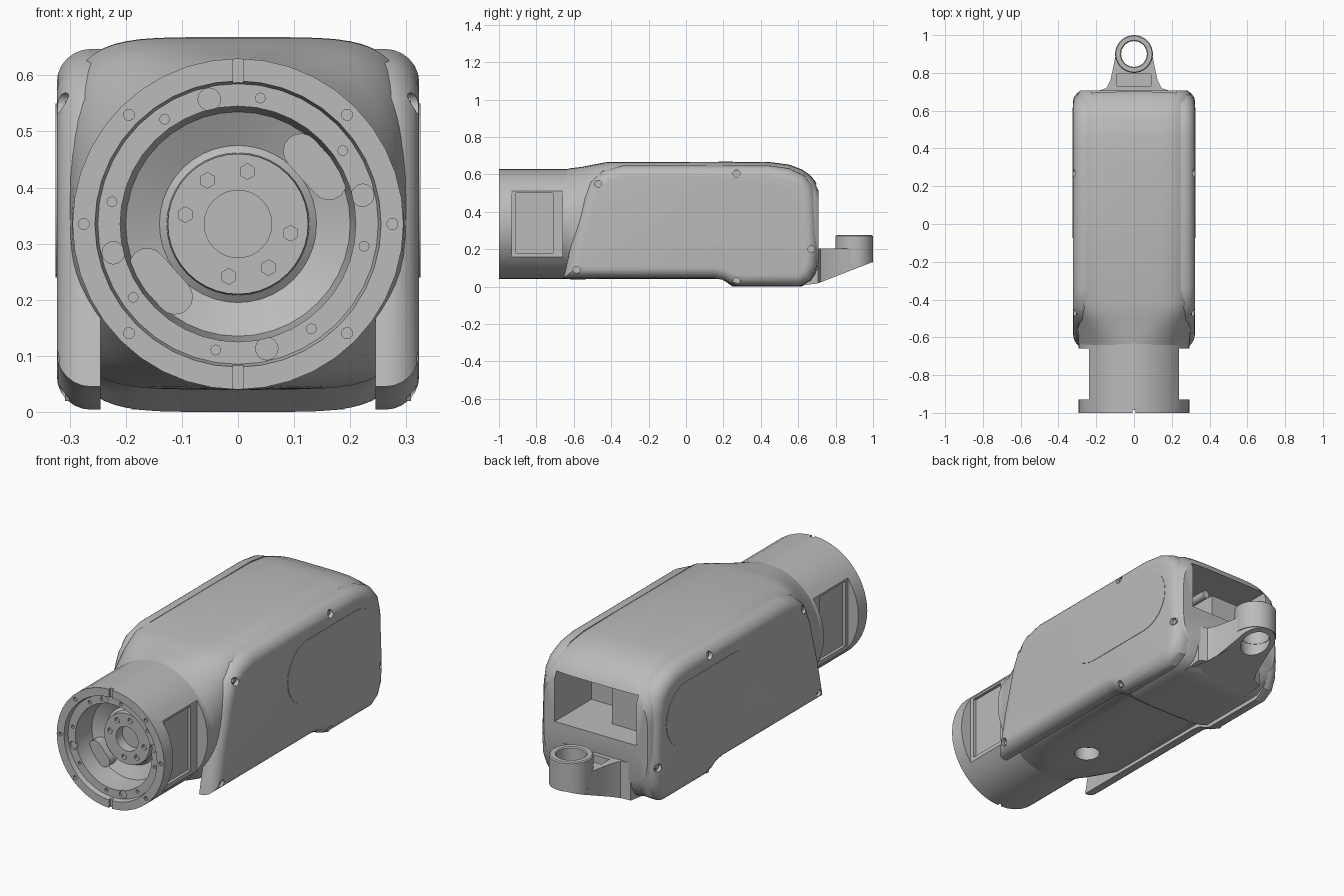
import bpy, bmesh, math
from mathutils import Matrix, Vector

if "Cube" in bpy.data.objects:
    bpy.data.objects.remove(bpy.data.objects["Cube"], do_unlink=True)

grey = bpy.data.materials.new("machined grey")
grey.use_nodes = True
grey.diffuse_color = (0.5, 0.5, 0.5, 1)
grey.node_tree.nodes["Principled BSDF"].inputs["Base Color"].default_value = (0.5, 0.5, 0.5, 1)
AXIS_Z = 0.335  # height of the drum axis


def finish(bm, name):
    bmesh.ops.recalc_face_normals(bm, faces=bm.faces)
    me = bpy.data.meshes.new(name)
    bm.to_mesh(me)
    bm.free()
    me.materials.append(grey)
    ob = bpy.data.objects.new(name, me)
    bpy.context.collection.objects.link(ob)
    return ob


def skin(rings, name, caps=True):
    """Join equal-length rings of points into a closed skin."""
    bm = bmesh.new()
    rows = [[bm.verts.new(p) for p in ring] for ring in rings]
    n = len(rows[0])
    for a, b in zip(rows, rows[1:]):
        for i in range(n):
            j = (i + 1) % n
            bm.faces.new((a[i], a[j], b[j], b[i]))
    if caps:
        bm.faces.new(rows[0])
        bm.faces.new(rows[-1])
    return finish(bm, name)


def add_box(bm, x, y, z):
    m = Matrix.Translation([(a + b) / 2 for a, b in (x, y, z)])
    m = m @ Matrix.Diagonal([b - a for a, b in (x, y, z)] + [1])
    bmesh.ops.create_cube(bm, size=1, matrix=m)


def add_cyl(bm, centre, r, depth, axis, seg=16):
    rot = Vector((0, 0, 1)).rotation_difference(Vector(axis)).to_matrix().to_4x4()
    bmesh.ops.create_cone(bm, cap_ends=True, segments=seg, radius1=r, radius2=r,
                          depth=depth, matrix=Matrix.Translation(centre) @ rot)


def cut(ob, bm):
    """Subtract everything in bm from ob, then drop the cutter."""
    tool = finish(bm, "cutter")
    tool.hide_render = True
    mod = ob.modifiers.new("cut", "BOOLEAN")
    mod.operation, mod.solver, mod.object = "DIFFERENCE", "EXACT", tool
    bpy.context.view_layer.update()
    result = bpy.data.meshes.new_from_object(ob.evaluated_get(bpy.context.evaluated_depsgraph_get()))
    ob.modifiers.clear()
    ob.data = result
    bpy.data.objects.remove(tool, do_unlink=True)


def polar(r, deg, y):
    a = math.radians(deg)
    return (r * math.cos(a), y, AXIS_Z + r * math.sin(a))


def pill(cx, cy, half, r, seg=12):
    """Outline of a slot lying along its first axis."""
    pts = []
    for side, start in ((1, -90), (-1, 90)):
        for i in range(seg + 1):
            a = math.radians(start + 180 * i / seg)
            pts.append((cx + side * half + r * math.cos(a), cy + r * math.sin(a)))
    return pts


# Front drum: turned profile of radius and depth
profile = [(.001, -.82), (.06, -.82), (.06, -.87), (.125, -.87), (.127, -.84), (.14, -.83),
           (.2, -.86), (.21, -.95), (.21, -.975), (.25, -.975), (.255, -1), (.295, -1),
           (.295, -.55), (.001, -.55)]
drum = skin([[polar(r, 360 * i / 40, y) for i in range(40)] for r, y in profile], "front_drum")

# Drum side windows, ring holes and hub holes
bm = bmesh.new()
for s in (-1, 1):
    add_box(bm, sorted((s * .237, s * .4)), (-.93, -.66), (.15, .53))
cut(drum, bm)
bm = bmesh.new()
for s in (-1, 1):
    add_box(bm, sorted((s * .222, s * .3)), (-.91, -.71), (.18, .5))
    add_box(bm, (-.009, .009), (-1.1, -.985), sorted((AXIS_Z + s * .245, AXIS_Z + s * .32)))
for i in range(8):
    if i % 4 != 2:
        add_cyl(bm, polar(.275, 45 * i, -1), .01, .05, (0, 1, 0), 10)
for i in range(4):
    for off in (35, 80):
        add_cyl(bm, polar(.228, off + 90 * i, -.975), .009, .04, (0, 1, 0), 8)
    add_cyl(bm, polar(.228, 13 + 90 * i, -.975), .02, .02, (0, 1, 0), 16)
for a in (80, 125, 170, 260, 305, 350):
    add_cyl(bm, polar(.095, a, -.87), .014, .03, (0, 1, 0), 6)
cut(drum, bm)

# Two slanted pads beside the hub
for s, label in ((1, "upper"), (-1, "lower")):
    turn = math.radians(-48)
    rings = []
    for y in (-.89, -.82):
        rings.append([(s * .137 + u * math.cos(turn) - v * math.sin(turn), y,
                       AXIS_Z + s * .102 + u * math.sin(turn) + v * math.cos(turn))
                      for u, v in pill(0, 0, .037, .032, 8)])
    skin(rings, label + "_hub_pad")

# Main housing: round neck blending to a rounded box (y, half width, bottom, top, squareness)
stations = [(-.66, .288, .047, .623, 2), (-.62, .296, .039, .633, 2.1), (-.56, .3, .039, .64, 2.7),
            (-.5, .305, .04, .652, 3.5), (-.42, .31, .04, .667, 5), (.19, .31, .04, .668, 5),
            (.215, .31, .025, .668, 5), (.25, .31, 0, .668, 5), (.45, .31, 0, .666, 5),
            (.55, .31, 0, .653, 5), (.62, .308, .002, .627, 5), (.665, .305, .025, .595, 5),
            (.69, .3, .06, .565, 5), (.708, .285, .11, .53, 5)]


def squircle(y, w, lo, hi, p, n=64):
    ring = []
    for i in range(n):
        a = 2 * math.pi * (i + .5) / n
        c, s = math.cos(a), math.sin(a)
        ring.append((w * math.copysign(abs(c) ** (2 / p), c), y,
                     (lo + hi) / 2 + (hi - lo) / 2 * math.copysign(abs(s) ** (2 / p), s)))
    return ring


housing = skin([squircle(*st) for st in stations], "main_housing")

# Rear opening and underside socket
bm = bmesh.new()
add_box(bm, (-.225, .225), (.42, .9), (.3, .545))
add_cyl(bm, (0, -.35, .05), .06, .16, (0, 0, 1), 24)
cut(housing, bm)
bm = bmesh.new()
add_box(bm, (-.22, .0), (.415, .58), (.295, .5))
add_cyl(bm, (.03, .5, .5), .02, .14, (0, 1, 0))
finish(bm, "rear_inner_block")
bm = bmesh.new()
add_cyl(bm, (0, -.35, .115), .035, .05, (0, 0, 1), 6)
finish(bm, "socket_plug")

# Side covers: outline (y, z) stepped inward round a quarter curve
outline = [(-.655, .045), (-.61, .25), (-.55, .47), (-.51, .56), (-.44, .622), (-.34, .647),
           (.45, .647), (.55, .633), (.63, .597), (.677, .54), (.695, .46), (.707, .2),
           (.7, .11), (.67, .04), (.61, .004), (.27, .004), (.235, .016), (.2, .036), (.15, .045)]


def inset(pts, d):
    """Move a clockwise outline inward by d with mitred corners."""
    out = []
    for i, p in enumerate(pts):
        p = Vector(p)
        e1 = (p - Vector(pts[i - 1])).normalized()
        e2 = (Vector(pts[(i + 1) % len(pts)]) - p).normalized()
        n1, n2 = Vector((e1.y, -e1.x)), Vector((e2.y, -e2.x))
        out.append(p + (n1 + n2) * d / (1 + n1.dot(n2)))
    return out


screws = [(-.47, .55), (.27, .605), (.67, .2), (.27, .03), (-.585, .09)]
for s, label in ((1, "left"), (-1, "right")):
    rings = [[(s * .245, y, z) for y, z in outline]]
    for k in range(7):
        a = math.pi / 2 * k / 6
        rings.append([(s * (.262 + .061 * math.sin(a)), y, z)
                      for y, z in inset(outline, .06 * (1 - math.cos(a)))])
    cover = skin(rings, label + "_side_cover")
    bm = bmesh.new()
    for y, z in screws:
        add_cyl(bm, (s * .35, y, z), .019, .1, (1, 0, 0), 16)
    cut(cover, bm)
    bm = bmesh.new()
    for y, z in screws:
        add_cyl(bm, (s * .298, y, z), .012, .02, (1, 0, 0), 6)
    finish(bm, label + "_cover_screws")
    skin([[(s * x, y, z) for y, z in pill(.272, .395, .19, .155)] for x in (.32, .325)],
         label + "_cover_inlay")

# Rear bracket: flared plate with a sloping underside
half = [(.19, .6), (.19, .705), (.145, .72), (.125, .76), (.11, .83)]
tip = [(.096 * math.cos(math.pi * i / 16), .9 + .096 * math.sin(math.pi * i / 16)) for i in range(17)]
plan = half + tip + [(-x, y) for x, y in reversed(half)]
bracket = skin([[(x, y, max(.004, .39 * (y - .66))) for x, y in plan],
                [(x, y, .205) for x, y in plan]], "rear_bracket")
bm = bmesh.new()
add_cyl(bm, (0, .9, .2), .07, .5, (0, 0, 1), 32)
add_box(bm, (-.09, .09), (.73, .795), (.14, .3))
cut(bracket, bm)

# Eye of the bracket: tube
loop = [(.1, .13), (.1, .27), (.095, .275), (.073, .275), (.068, .27), (.068, .13), (.1, .13)]
skin([[(r * math.cos(math.tau * i / 40), .9 + r * math.sin(math.tau * i / 40), z) for i in range(40)]
      for r, z in loop], "bracket_eye", caps=False)

# Smooth shading with sharp edges kept
for ob in bpy.context.scene.objects:
    if ob.type == "MESH":
        if ob.name == "bracket_eye":
            bm = bmesh.new()
            bm.from_mesh(ob.data)
            bmesh.ops.remove_doubles(bm, verts=bm.verts, dist=.0001)
            bmesh.ops.recalc_face_normals(bm, faces=bm.faces)
            bm.to_mesh(ob.data)
            bm.free()
        bpy.ops.object.select_all(action="DESELECT")
        ob.select_set(True)
        bpy.context.view_layer.objects.active = ob
        bpy.ops.object.shade_smooth_by_angle(angle=math.radians(30))
